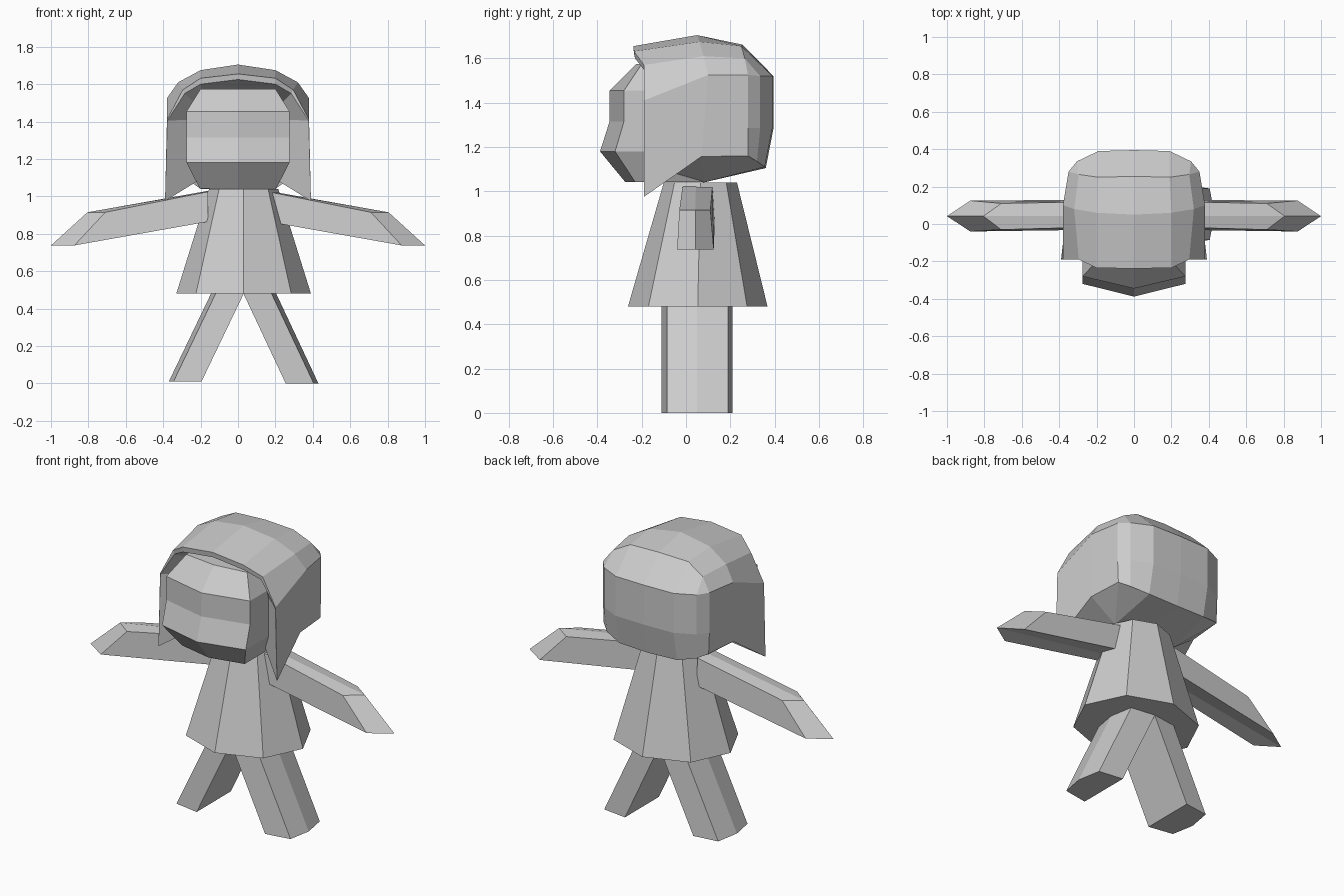
import bpy, bmesh, math
from mathutils import Vector

if "Cube" in bpy.data.objects:
    bpy.data.objects.remove(bpy.data.objects["Cube"])

grey = bpy.data.materials.new("light grey")
grey.diffuse_color = (0.6, 0.6, 0.6, 1)
grey.use_nodes = True
grey.node_tree.nodes["Principled BSDF"].inputs["Base Color"].default_value = grey.diffuse_color


def loft(name, strips, cx=0.0, caps=False, closed=False, mirror=True, extra=()):
    """Skin rows of points, add extra faces, mirror across x = 0 and shift by cx."""
    bm = bmesh.new()
    found = {}

    def vert(p):
        key = tuple(round(c, 4) for c in p)
        if key not in found:
            found[key] = bm.verts.new(key)
        return found[key]

    def face(points):
        vs = list(dict.fromkeys(vert(p) for p in points))
        if len(vs) > 2 and not bm.faces.get(vs):
            bm.faces.new(vs)

    for rows in strips:
        for a, b in zip(rows, rows[1:]):
            n = len(a)
            for i in range(n if closed else n - 1):
                j = (i + 1) % n
                face([a[i], a[j], b[j], b[i]])
        if caps:
            face(rows[0])
            face(rows[-1])
    for points in extra:
        face(points)
    if mirror:
        copy = bmesh.ops.duplicate(bm, geom=bm.verts[:] + bm.edges[:] + bm.faces[:])
        for v in copy["geom"]:
            if isinstance(v, bmesh.types.BMVert):
                v.co.x *= -1
        bmesh.ops.remove_doubles(bm, verts=bm.verts[:], dist=0.0005)
    bmesh.ops.translate(bm, verts=bm.verts[:], vec=Vector((cx, 0, 0)))
    bmesh.ops.recalc_face_normals(bm, faces=bm.faces[:])
    me = bpy.data.meshes.new(name)
    bm.to_mesh(me)
    bm.free()
    me.materials.append(grey)
    ob = bpy.data.objects.new(name, me)
    bpy.context.collection.objects.link(ob)
    return ob


def ellipse(rx, ry, cy, z, n=8):
    return [(rx * math.cos(2 * math.pi * i / n), cy + ry * math.sin(2 * math.pi * i / n), z)
            for i in range(n)]


# flared eight-sided dress
loft("dress", [[ellipse(0.36, 0.315, 0.053, 0.48), ellipse(0.185, 0.165, 0.065, 1.04)]],
     cx=0.03, caps=True, closed=True, mirror=False)

# splayed five-sided legs
foot = [(0.225, -0.11), (0.375, -0.085), (0.4, 0.05), (0.375, 0.19), (0.225, 0.21)]
for name, side, z in (("right_leg", 1, 0.0), ("left_leg", -1, 0.01)):
    loft(name, [[[(side * x, y, z) for x, y in foot],
                 [(side * (x - 0.235), y, 0.5) for x, y in foot]]],
         cx=0.03, caps=True, closed=True, mirror=False)

# drooping arms with pointed, slanted ends
shoulder = [(0.16, -0.015, 1.025), (0.16, 0.045, 1.03), (0.16, 0.12, 1.025),
            (0.16, 0.13, 0.865), (0.16, 0.045, 0.865), (0.16, -0.03, 0.865)]
hand = [(0.71, -0.03, 0.915), (0.805, 0.042, 0.915), (0.71, 0.11, 0.915),
        (0.875, 0.125, 0.738), (1.0, 0.042, 0.738), (0.875, -0.04, 0.738)]
loft("arms", [[shoulder, hand]], closed=True,
     extra=[shoulder, [hand[0], hand[1], hand[4], hand[5]], [hand[1], hand[2], hand[3], hand[4]]])

# face: half rows of (half width, side y, centre y, z) with a centre ridge
rows = []
for hw, side, mid, z in [(0.2, -0.2, -0.225, 1.575), (0.275, -0.28, -0.345, 1.455),
                         (0.275, -0.28, -0.345, 1.315), (0.275, -0.32, -0.388, 1.18),
                         (0.205, -0.23, -0.275, 1.043)]:
    rows.append([(0, mid, z), (hw, side, z), (hw, 0.08, z), (0, 0.08, z)])
loft("face", [rows], extra=[rows[0], rows[-1]])

# hair: arches from the fringe back over the crown
inner = [(0, -0.1, 1.565), (0.19, -0.1, 1.56), (0.235, -0.1, 1.5),
         (0.265, -0.1, 1.41), (0.22, -0.06, 1.08)]
lip = [(0, -0.235, 1.625), (0.2, -0.23, 1.6), (0.285, -0.19, 1.55),
       (0.378, -0.19, 1.405), (0.39, -0.19, 0.975)]
fringe = [(0, -0.238, 1.655), (0.2, -0.235, 1.632), (0.295, -0.19, 1.57),
          (0.38, -0.19, 1.41), (0.39, -0.19, 0.975)]
crown = [(0, 0.05, 1.705), (0.2, 0.06, 1.675), (0.32, 0.08, 1.61),
         (0.38, 0.1, 1.525), (0.36, 0.07, 1.157)]
rear = [(0, 0.255, 1.662), (0.19, 0.25, 1.655), (0.295, 0.265, 1.6),
        (0.35, 0.28, 1.525), (0.345, 0.28, 1.16)]
# back of the hair, from the rear arch down to the nape
back1 = [(0, 0.395, 1.52), (0.19, 0.39, 1.52), (0.305, 0.335, 1.52), rear[3]]
back2 = [(0, 0.395, 1.285), (0.19, 0.39, 1.285), (0.305, 0.335, 1.285), (0.35, 0.28, 1.285)]
back3 = [(0, 0.36, 1.105), (0.19, 0.355, 1.11), (0.295, 0.32, 1.135), rear[4]]
nape = [(0, 0.08, 1.04), (0.2, 0.08, 1.04)]
loft("hair", [[inner, lip, fringe, crown], [crown[:4], rear[:4]],
              [rear[:3], back1[:3]], [back1, back2, back3]],
     extra=[[crown[3], rear[3], back2[3], rear[4], crown[4]],
            [rear[2], back1[2], rear[3]],
            [back3[0], back3[1], nape[1], nape[0]],
            [back3[1], back3[2], rear[4], nape[1]],
            [rear[4], crown[4], nape[1]],
            [fringe[4], crown[4], nape[1], inner[4]]])
